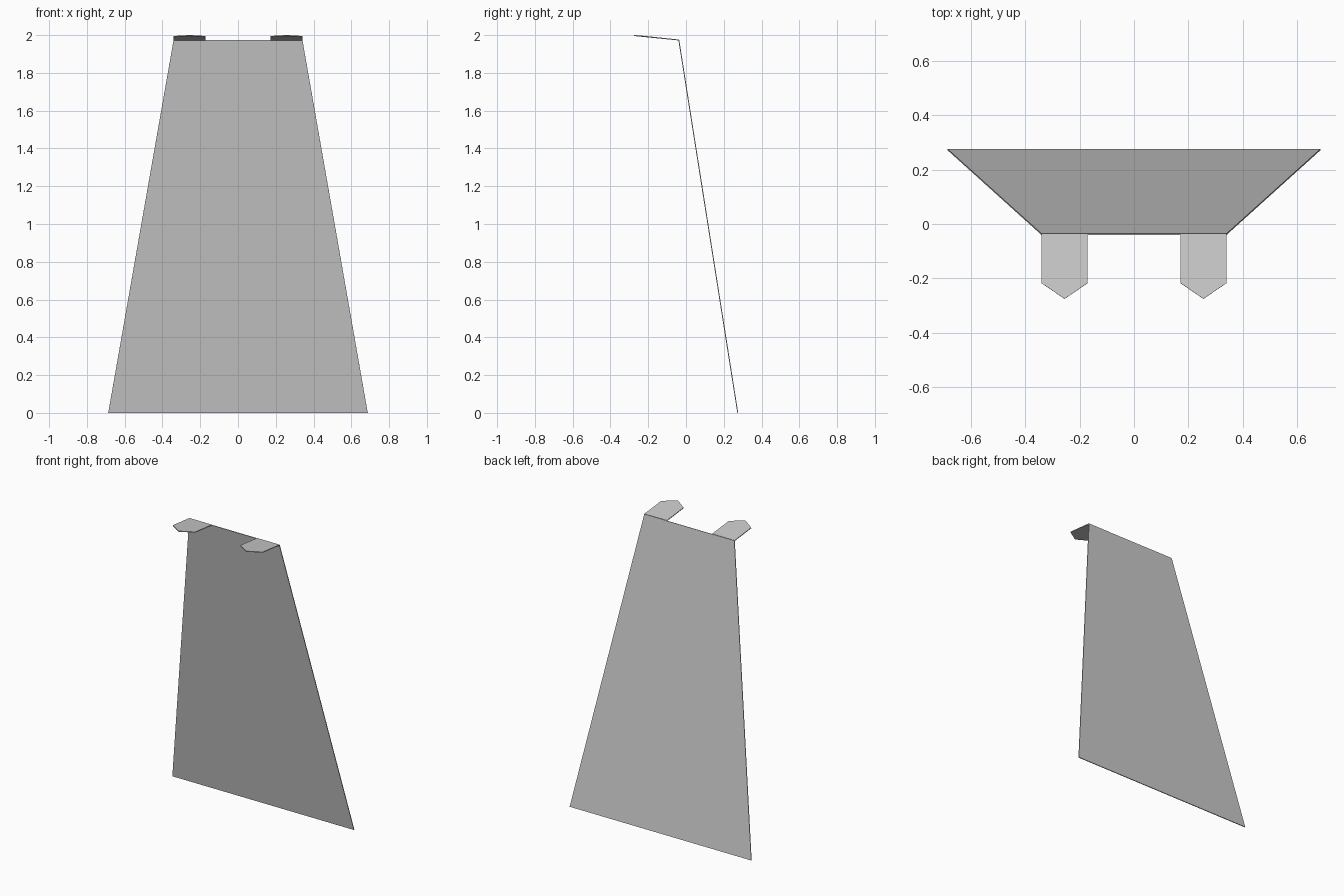
import bpy

if "Cube" in bpy.data.objects:
    bpy.data.objects.remove(bpy.data.objects["Cube"])

THICK = 0.005


def sheet(name, verts, faces):
    """Thin flat-shaded sheet given a little thickness."""
    mesh = bpy.data.meshes.new(name)
    mesh.from_pydata(verts, [], faces)
    obj = bpy.data.objects.new(name, mesh)
    bpy.context.collection.objects.link(obj)
    mod = obj.modifiers.new("thickness", 'SOLIDIFY')
    mod.thickness = THICK
    mod.offset = 0
    return obj


# Sloping tapered cloth panel
sheet("cape_panel",
      [(-0.687, 0.274, 0), (0.687, 0.274, 0),
       (0.341, -0.038, 1.974), (-0.341, -0.038, 1.974)],
      [(0, 1, 2, 3)])

# Pointed shoulder straps, one on each side
for side, s in (("left", -1), ("right", 1)):
    outline = [(0.341, -0.038, 1.974), (0.341, -0.218, 1.993),
               (0.256, -0.276, 1.998), (0.171, -0.218, 1.993),
               (0.171, -0.038, 1.974)]
    order = (0, 1, 2, 3, 4) if s < 0 else (4, 3, 2, 1, 0)
    sheet(side + "_shoulder_strap",
          [(s * x, y, z) for x, y, z in outline], [order])
